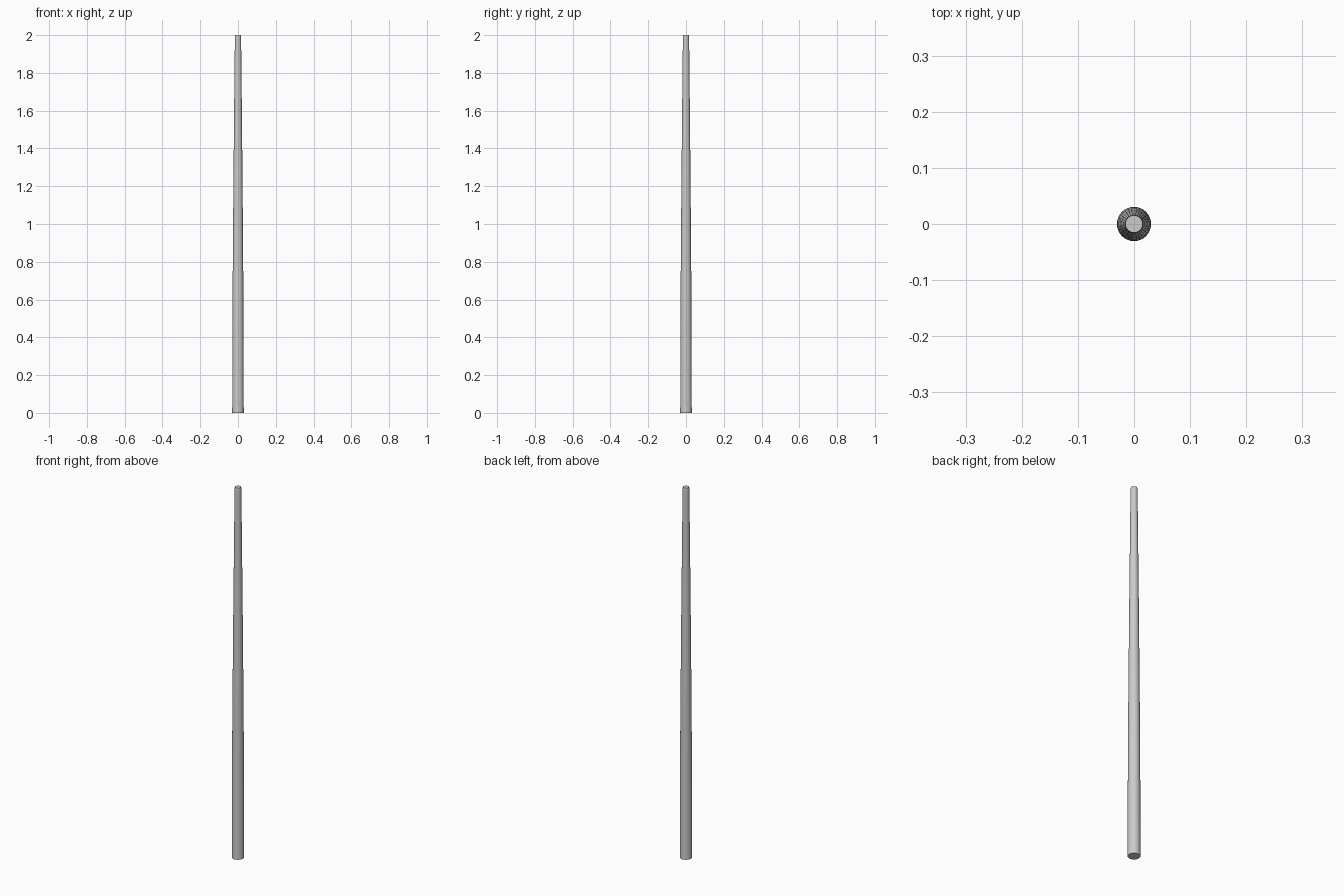
import bpy, bmesh, math

if "Cube" in bpy.data.objects:
    bpy.data.objects.remove(bpy.data.objects["Cube"])

# Tapered round shaft: (radius, height) profile with a rounded tip
PROFILE = [(0.0305, 0.0), (0.0298, 0.35), (0.0278, 0.75), (0.0252, 1.08),
           (0.0228, 1.36), (0.0195, 1.7), (0.0172, 1.92), (0.0166, 1.98),
           (0.0163, 1.993), (0.0152, 2.0)]
SIDES = 32

bm = bmesh.new()
rings = [[bm.verts.new((r * math.cos(2 * math.pi * i / SIDES),
                        r * math.sin(2 * math.pi * i / SIDES), z))
          for i in range(SIDES)] for r, z in PROFILE]
for low, high in zip(rings, rings[1:]):
    for i in range(SIDES):
        j = (i + 1) % SIDES
        bm.faces.new((low[i], low[j], high[j], high[i]))

# End caps
bm.faces.new(rings[0][::-1])
bm.faces.new(rings[-1])

mesh = bpy.data.meshes.new("tapered_shaft")
bm.to_mesh(mesh)
bm.free()
shaft = bpy.data.objects.new("tapered_shaft", mesh)
bpy.context.collection.objects.link(shaft)

# Smooth sides, crisp ends
bpy.context.view_layer.objects.active = shaft
shaft.select_set(True)
bpy.ops.object.shade_smooth_by_angle(angle=math.radians(30))
